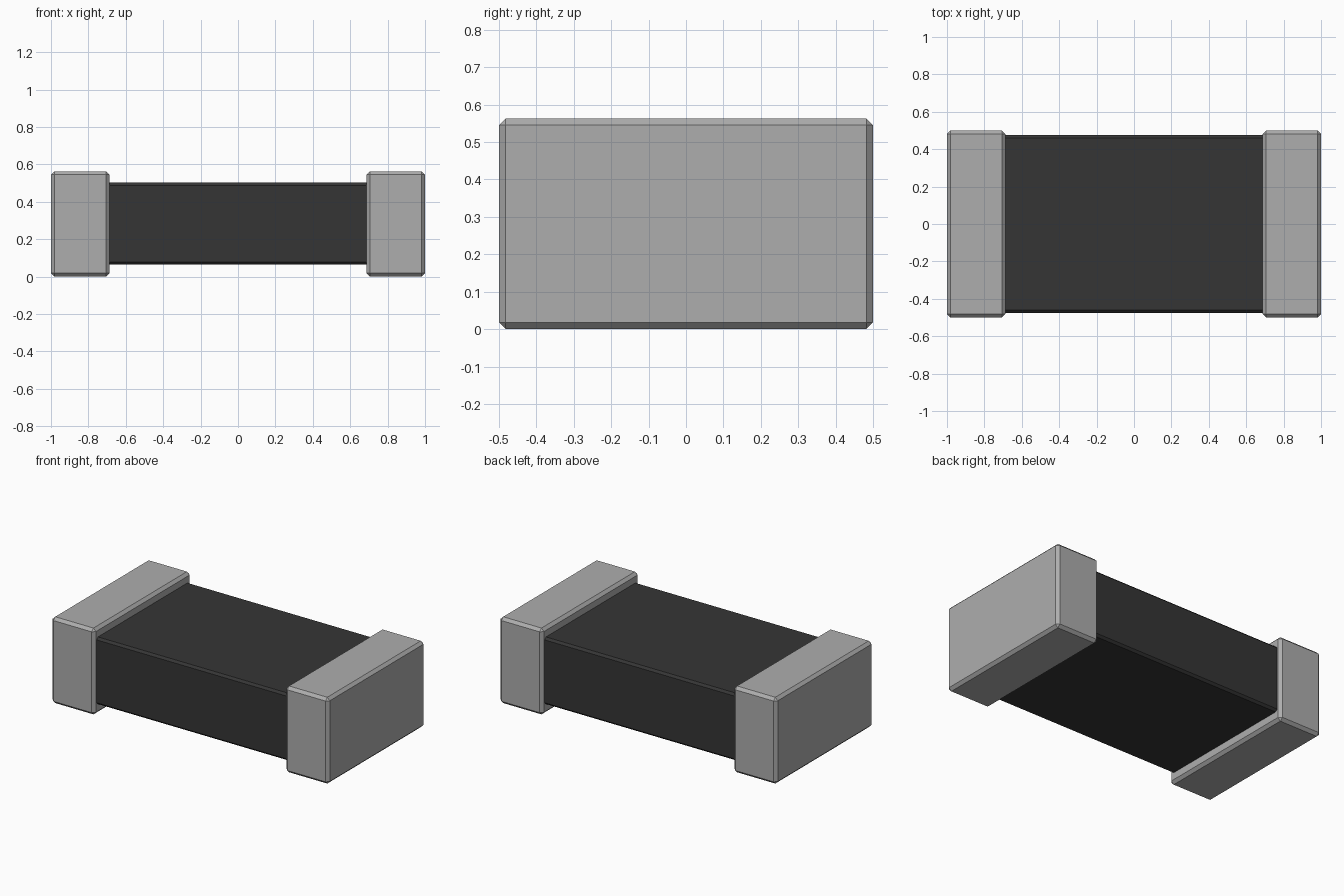
import bpy
import bmesh
from mathutils import Vector

cube = bpy.data.objects.get("Cube")
if cube:
    bpy.data.objects.remove(cube, do_unlink=True)


def material(name, value):
    mat = bpy.data.materials.new(name)
    mat.use_nodes = True
    colour = (value, value, value, 1.0)
    mat.diffuse_color = colour
    mat.node_tree.nodes["Principled BSDF"].inputs["Base Color"].default_value = colour
    return mat


def chamfered_box(name, low, high, chamfer, mat):
    """Flat-shaded box between two corners with all edges chamfered."""
    low, high = Vector(low), Vector(high)
    bm = bmesh.new()
    bmesh.ops.create_cube(bm, size=1.0)
    bmesh.ops.scale(bm, vec=high - low, verts=bm.verts)
    bmesh.ops.bevel(bm, geom=bm.edges[:], offset=chamfer, segments=1,
                    affect='EDGES', profile=0.5)
    mesh = bpy.data.meshes.new(name)
    bm.to_mesh(mesh)
    bm.free()
    mesh.materials.append(mat)
    obj = bpy.data.objects.new(name, mesh)
    obj.location = (low + high) / 2
    bpy.context.collection.objects.link(obj)
    return obj


dark = material("dark_ceramic", 0.036)
metal = material("grey_metal", 0.42)

# Central body, running into both end caps
chamfered_box("body", (-0.96, -0.475, 0.064), (0.96, 0.475, 0.502), 0.014, dark)

# Metal end caps
for name, side in (("left_end_cap", 1), ("right_end_cap", -1)):
    x0, x1 = sorted((side * 0.688, side * 1.0))
    chamfered_box(name, (x0, -0.5, 0.0), (x1, 0.5, 0.563), 0.018, metal)
